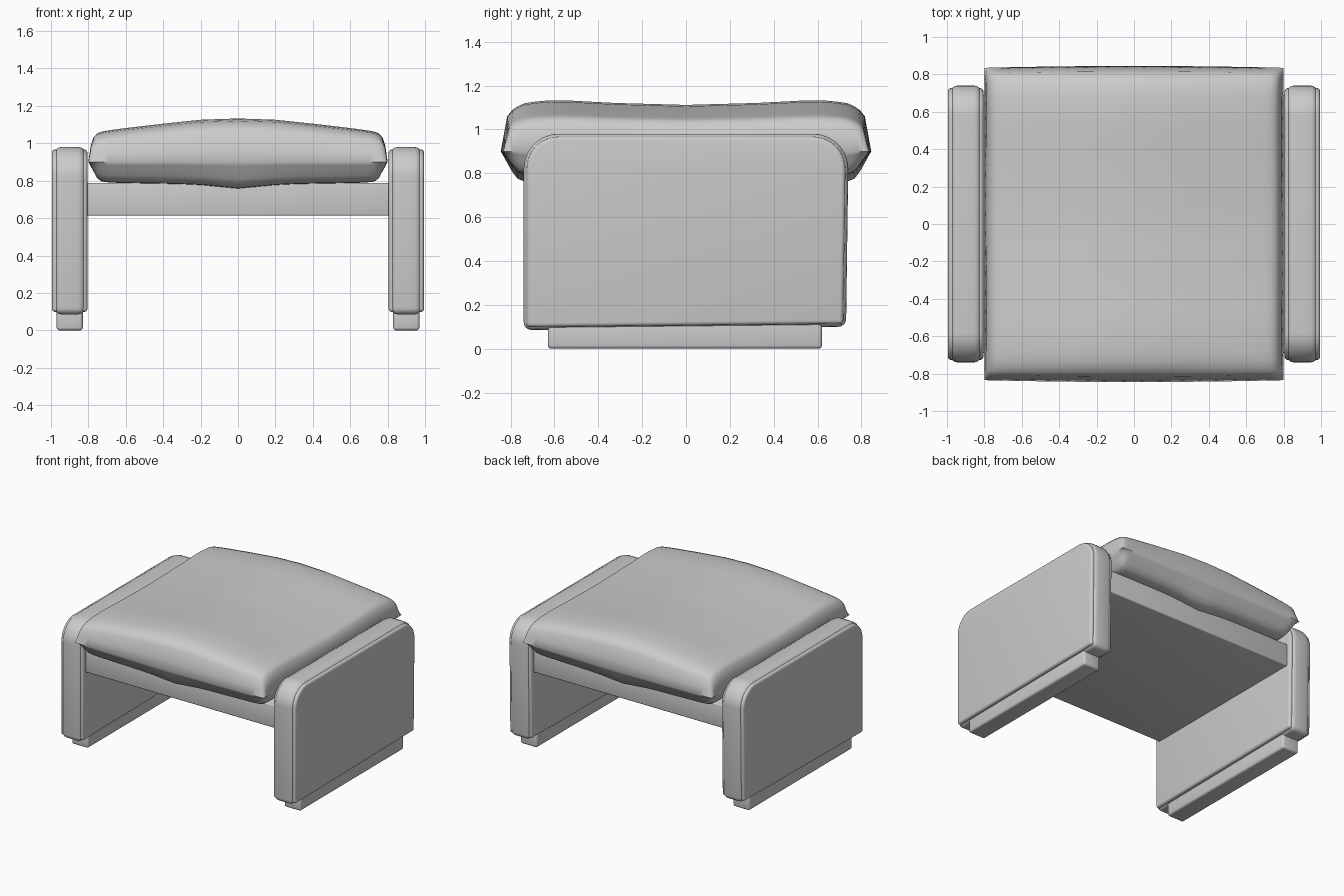
import bpy, bmesh, math

cube = bpy.data.objects.get("Cube")
if cube:
    bpy.data.objects.remove(cube, do_unlink=True)

grey = bpy.data.materials.new("soft grey")
grey.use_nodes = True
COLOR = (0.6, 0.6, 0.6, 1)
grey.diffuse_color = COLOR
grey.node_tree.nodes["Principled BSDF"].inputs["Base Color"].default_value = COLOR


def finish(name, bm, bevel=0, segments=4, angle=40):
    """Turn a bmesh into a named, smoothly shaded object with rounded edges."""
    bmesh.ops.recalc_face_normals(bm, faces=bm.faces)
    mesh = bpy.data.meshes.new(name)
    bm.to_mesh(mesh)
    bm.free()
    mesh.materials.append(grey)
    obj = bpy.data.objects.new(name, mesh)
    bpy.context.collection.objects.link(obj)
    bpy.ops.object.select_all(action='DESELECT')
    bpy.context.view_layer.objects.active = obj
    obj.select_set(True)
    if bevel:
        mod = obj.modifiers.new("rounding", 'BEVEL')
        mod.width, mod.segments = bevel, segments
        mod.limit_method, mod.angle_limit = 'ANGLE', math.radians(50)
        bpy.ops.object.modifier_apply(modifier=mod.name)
    bpy.ops.object.shade_smooth_by_angle(angle=math.radians(angle))
    return obj


def box(name, x, y, z, bevel):
    bm = bmesh.new()
    bmesh.ops.create_cube(bm, size=1)
    for v in bm.verts:
        v.co = [lo + (c + 0.5) * (hi - lo) for c, (lo, hi) in zip(v.co, (x, y, z))]
    return finish(name, bm, bevel, 3)


def panel(name, x0, x1, inset, bevel):
    """Upright slab with generously rounded top corners and a slightly tilted base."""
    y, top, r = 0.74 - inset, 0.98 - inset, 0.16 - inset
    outline = [(-y, 0.085 + inset), (y - 0.01, 0.1 + inset)]
    for cy, start in ((y - r, 0), (r - y, 90)):
        for i in range(11):
            a = math.radians(start + 9 * i)
            outline.append((cy + r * math.cos(a), top - r + r * math.sin(a)))
    bm = bmesh.new()
    face = bm.faces.new([bm.verts.new((x0, py, pz)) for py, pz in outline])
    ext = bmesh.ops.extrude_face_region(bm, geom=[face])
    for v in ext["geom"]:
        if isinstance(v, bmesh.types.BMVert):
            v.co.x = x1
    return finish(name, bm, bevel)


def curve(points, t):
    """Linear lookup through (position, value) points."""
    for (a, fa), (b, fb) in zip(points, points[1:]):
        if t <= b:
            return fa + (fb - fa) * (t - a) / (b - a)
    return points[-1][1]


# Padded side panels: rounded core, raised skins, plinth
for side, s in (("left", 1), ("right", -1)):
    panel(side + "_panel_core", s * 0.818, s * 0.98, 0, 0.035)
    panel(side + "_panel_inner_skin", s * 0.805, s * 0.85, 0.013, 0.018)
    panel(side + "_panel_outer_skin", s * 0.95, s * 0.995, 0.013, 0.018)
    box(side + "_plinth", sorted((s * 0.83, s * 0.97)), (-0.63, 0.62), (0, 0.13), 0.015)

# Seat base between the panels
box("seat_base", (-0.825, 0.825), (-0.69, 0.69), (0.613, 0.787), 0.008)

# Pillow with a pinched seam all round: separate crown and underside fullness
crown_x = [(0, 1), (0.25, 0.97), (0.5, 0.88), (0.75, 0.78), (0.9, 0.71), (0.95, 0.65), (0.98, 0.5), (1, 0)]
crown_y = [(0, 0.9), (0.4, 0.94), (0.7, 1), (0.86, 0.95), (0.93, 0.84), (0.965, 0.68), (1, 0)]
under_x = [(0, 1), (0.3, 0.84), (0.85, 0.78), (0.93, 0.72), (1, 0)]
under_y = [(0, 1), (0.86, 1), (0.92, 0.85), (1, 0)]
half = [0, 0.12, 0.25, 0.38, 0.5, 0.62, 0.73, 0.81, 0.87, 0.91, 0.94, 0.965, 0.985, 1]
steps = [-t for t in reversed(half[1:])] + half
n = len(steps)
bm = bmesh.new()
for height, fx, fy in ((0.235, crown_x, crown_y), (-0.142, under_x, under_y)):
    grid = [[bm.verts.new((0.8 * u, (0.835 + 0.01 * (1 - u * u)) * v,
                           0.9 + height * curve(fx, abs(u)) * curve(fy, abs(v))))
             for u in steps] for v in steps]
    for j in range(n - 1):
        for i in range(n - 1):
            bm.faces.new((grid[j][i], grid[j][i + 1], grid[j + 1][i + 1], grid[j + 1][i]))
bmesh.ops.remove_doubles(bm, verts=bm.verts, dist=0.0005)
finish("seat_cushion", bm, angle=50)
